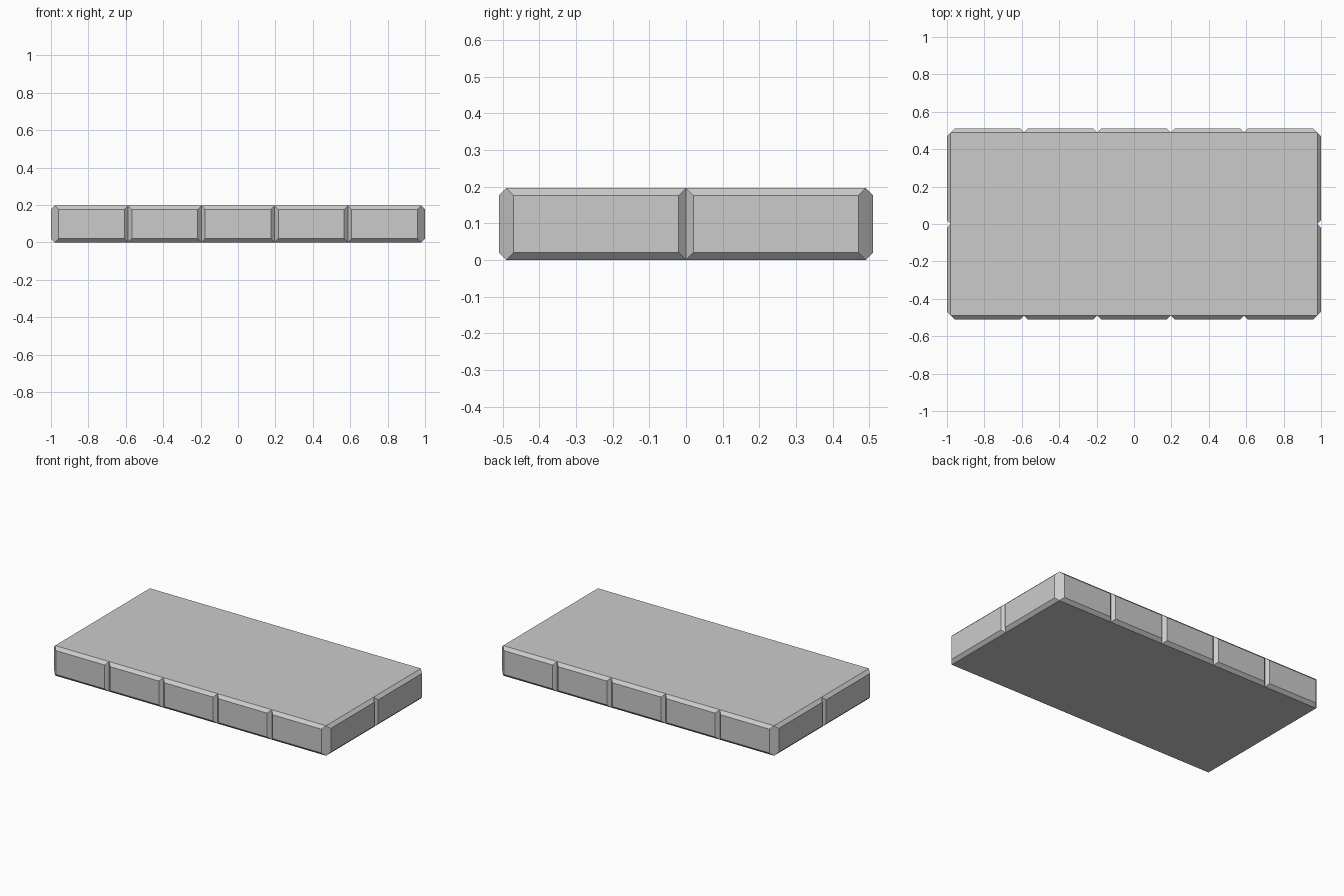
import bpy, bmesh
from mathutils import Matrix, Vector

if "Cube" in bpy.data.objects:
    bpy.data.objects.remove(bpy.data.objects["Cube"])

HX, HY, H = 0.98, 0.49, 0.196   # core half sizes and height
B = 0.02                        # bevel of every side block

# Core slab
bm = bmesh.new()
bmesh.ops.create_cube(bm, size=1, matrix=Matrix.Translation((0, 0, H / 2))
                      @ Matrix.Diagonal((2 * HX, 2 * HY, H, 1)))


def cut(co, normal):
    geom = bm.verts[:] + bm.edges[:] + bm.faces[:]
    bmesh.ops.bisect_plane(bm, geom=geom, plane_co=co, plane_no=normal)


# Divide the rim into five blocks along x and two along y
for i in range(1, 5):
    cut(Vector((-HX + 2 * HX * i / 5, 0, 0)), Vector((1, 0, 0)))
cut(Vector((0, 0, 0)), Vector((0, 1, 0)))

# Push each rim block outwards with bevelled borders
bm.normal_update()
sides = [f for f in bm.faces if abs(f.normal.z) < 0.5]
bmesh.ops.inset_individual(bm, faces=sides, thickness=B, depth=B,
                           use_even_offset=True)

# Merge flat top, bottom and corner faces
bmesh.ops.dissolve_limit(bm, angle_limit=0.01, verts=bm.verts[:], edges=bm.edges[:])
bmesh.ops.recalc_face_normals(bm, faces=bm.faces[:])

mesh = bpy.data.meshes.new("stone_slab")
bm.to_mesh(mesh)
bm.free()
bpy.context.collection.objects.link(bpy.data.objects.new("stone_slab", mesh))
